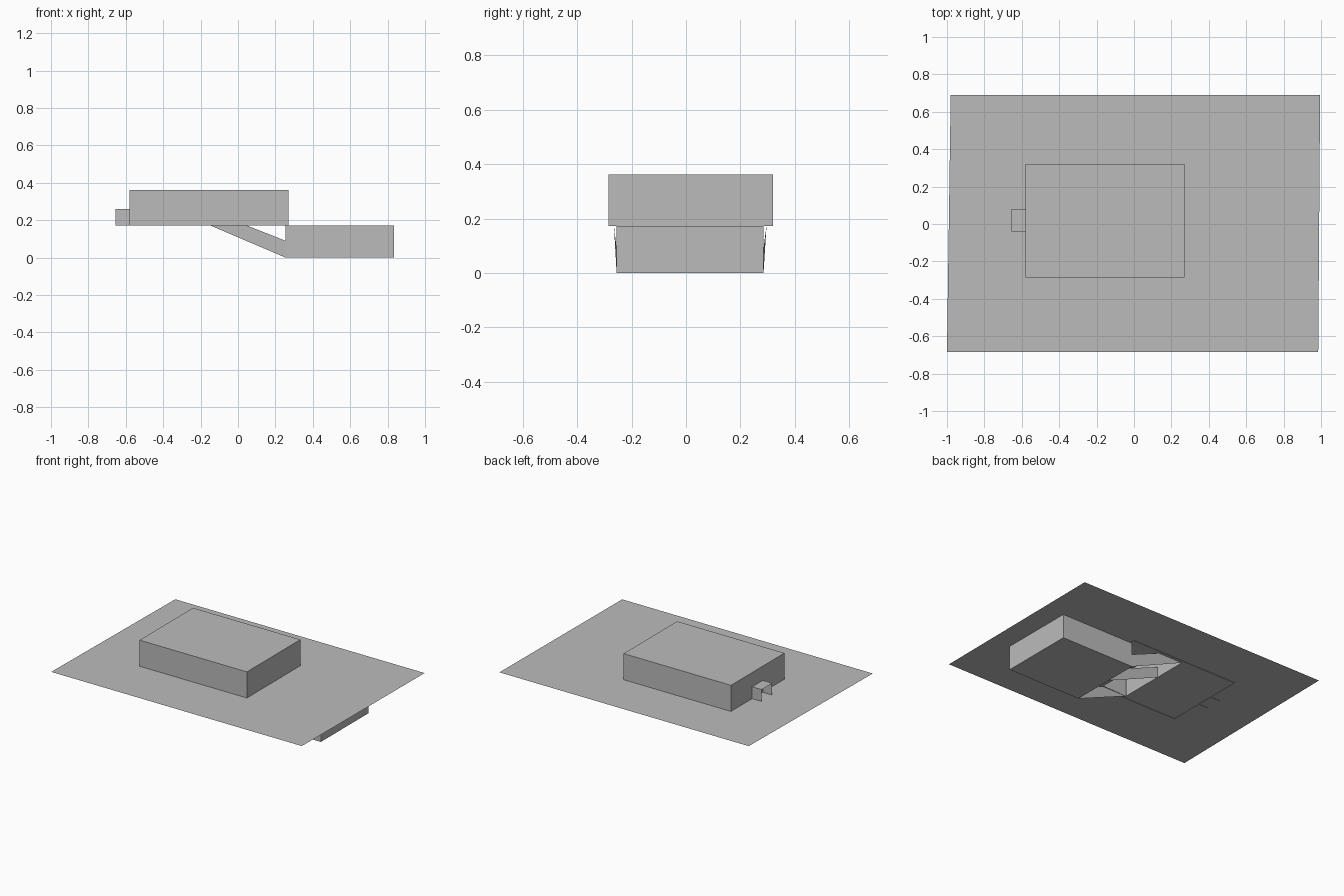
import bpy

if "Cube" in bpy.data.objects:
    bpy.data.objects.remove(bpy.data.objects["Cube"])

grey = bpy.data.materials.new("plain_grey")
grey.diffuse_color = (0.5, 0.5, 0.5, 1)
grey.use_nodes = True
grey.node_tree.nodes["Principled BSDF"].inputs["Base Color"].default_value = grey.diffuse_color

GROUND = 0.175   # height of the ground sheet
FOOT = 0.172     # walls reach just through the sheet


def make(name, verts, faces):
    mesh = bpy.data.meshes.new(name)
    mesh.from_pydata(verts, [], faces)
    mesh.materials.append(grey)
    obj = bpy.data.objects.new(name, mesh)
    bpy.context.collection.objects.link(obj)
    return obj


def shell(name, x, y, z, skip=()):
    """Thin-walled box, leaving out the named sides."""
    verts = [(a, b, c) for c in z for b in y for a in x]
    sides = {"bottom": (0, 2, 3, 1), "top": (4, 5, 7, 6),
             "front": (0, 1, 5, 4), "back": (2, 6, 7, 3),
             "left": (0, 4, 6, 2), "right": (1, 3, 7, 5)}
    return make(name, verts, [f for s, f in sides.items() if s not in skip])


# ground sheet with the stairwell opening under the building
outer = [(-1.0, -0.685), (0.985, -0.685), (0.995, 0.69), (-0.98, 0.69)]
hole = [(-0.155, -0.265), (0.04, -0.26), (0.04, 0.292), (-0.155, 0.296)]
make("ground_sheet", [(x, y, GROUND) for x, y in outer + hole],
     [(i, (i + 1) % 4, 4 + (i + 1) % 4, 4 + i) for i in range(4)])

# building above ground, open underneath
shell("building", (-0.58, 0.27), (-0.285, 0.32), (FOOT, 0.362), ("bottom",))

# small porch, open at its outer end
shell("porch", (-0.655, -0.58), (-0.04, 0.08), (FOOT, 0.26),
      ("bottom", "left", "right"))

# room below ground
shell("basement", (0.255, 0.835), (-0.255, 0.285), (0.0, GROUND - 0.002), ("top",))

# sloping side walls of the passage, flaring slightly towards the top
for name, low, high in (("passage_front_wall", -0.255, -0.265),
                        ("passage_back_wall", 0.285, 0.296)):
    make(name, [(0.255, low, 0.0), (0.255, low, 0.09),
                (0.04, high, GROUND), (-0.155, high, GROUND)], [(0, 1, 2, 3)])

# sloping divider along the middle of the passage
make("passage_divider", [(0.255, 0.05, 0.0), (0.255, 0.05, 0.085),
                         (-0.155, 0.05, 0.252), (-0.155, 0.05, GROUND)], [(0, 1, 2, 3)])

# wall at the head of the passage, inside the building
make("passage_end_wall", [(-0.157, -0.265, GROUND), (-0.157, 0.296, GROUND),
                          (-0.157, 0.296, 0.36), (-0.157, -0.265, 0.36)], [(0, 1, 2, 3)])
